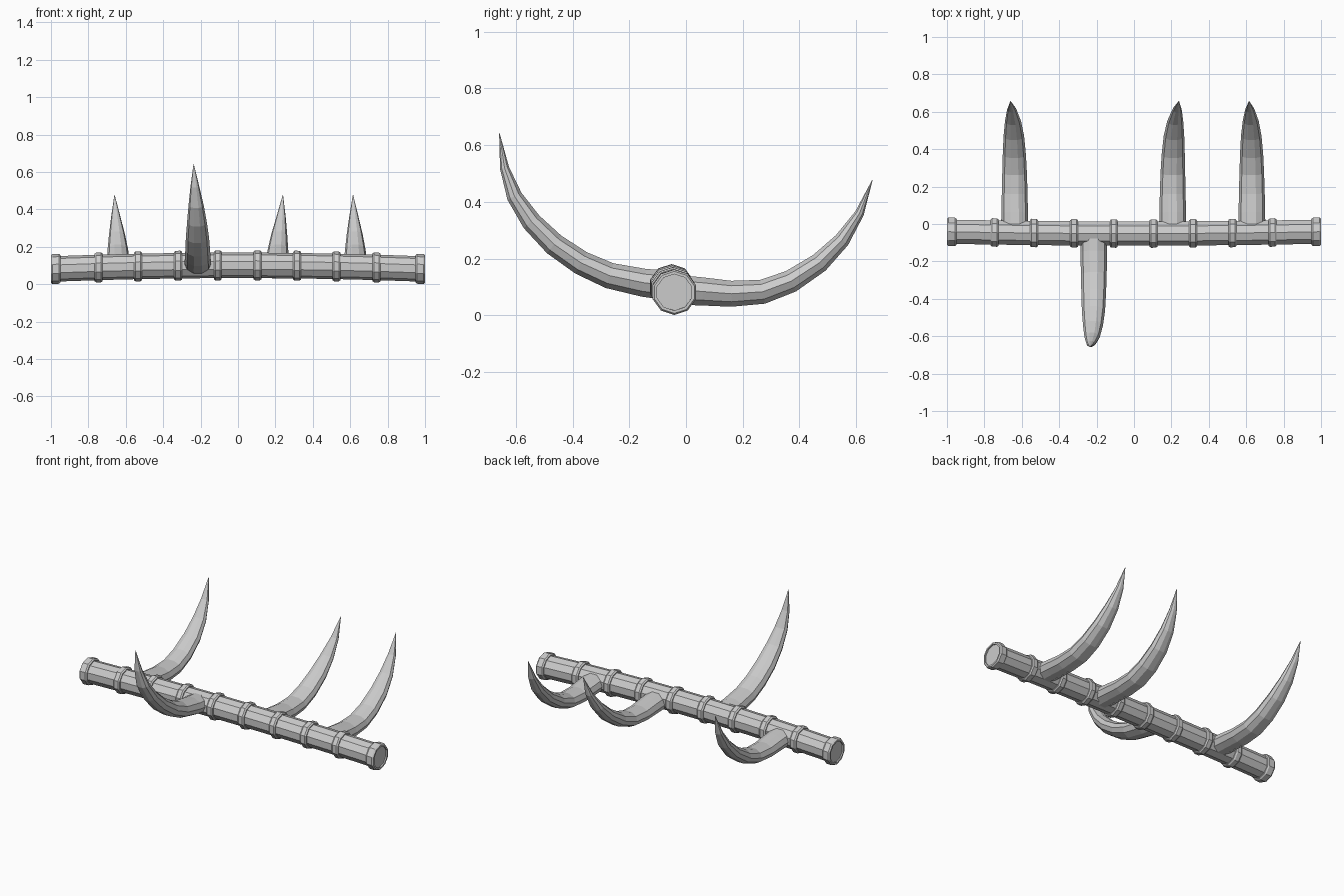
import bpy, bmesh, math
from mathutils import Vector

if "Cube" in bpy.data.objects:
    bpy.data.objects.remove(bpy.data.objects["Cube"])

SIDES = 10


def loft(name, rings, closed_loop=False):
    """Skin a list of equal-length vertex rings; cap the ends unless looped."""
    bm = bmesh.new()
    rows = [[bm.verts.new(p) for p in r] for r in rings]
    pairs = list(zip(rows, rows[1:]))
    if closed_loop:
        pairs.append((rows[-1], rows[0]))
    for a, b in pairs:
        n = len(a)
        for i in range(n):
            j = (i + 1) % n
            bm.faces.new((a[i], a[j], b[j], b[i]))
    if not closed_loop:
        bm.faces.new(rows[0])
        bm.faces.new(rows[-1])
    bmesh.ops.recalc_face_normals(bm, faces=bm.faces[:])
    mesh = bpy.data.meshes.new(name)
    bm.to_mesh(mesh)
    bm.free()
    obj = bpy.data.objects.new(name, mesh)
    bpy.context.collection.objects.link(obj)
    return obj


def bar_ring(x, r):
    """Ring around the gently bowed centre line of the pole."""
    y, z = -0.051 + 0.01 * x * x, 0.101 - 0.02 * x * x
    angles = [2 * math.pi * (i + 0.5) / SIDES for i in range(SIDES)]
    return [(x, y + r * math.cos(a), z + r * math.sin(a)) for a in angles]


def tusk(name, path, xs, widths, thicks):
    """Curved, tapering oval horn along a (y, z) path."""
    rings = []
    for k, (y, z) in enumerate(path):
        p, q = path[max(k - 1, 0)], path[min(k + 1, len(path) - 1)]
        t = Vector((q[0] - p[0], q[1] - p[1])).normalized()
        ring = []
        for i in range(SIDES):
            a = 2 * math.pi * i / SIDES
            d = thicks[k] * math.sin(a)
            ring.append((xs[k] + widths[k] * math.cos(a), y - t.y * d, z + t.x * d))
        rings.append(ring)
    return loft(name, rings)


# Pole
bands = [-0.975, -0.745, -0.535, -0.32, -0.108, 0.104, 0.316, 0.526, 0.74, 0.975]
loft("pole", [bar_ring(x, 0.068) for x in [-0.992] + bands[1:-1] + [0.992]])

# Raised bands around the pole
for n, x in enumerate(bands):
    h = 0.025 if abs(x) > 0.9 else 0.021
    profile = [(-h, 0.064), (-h, 0.074), (-h + 0.008, 0.080),
               (h - 0.008, 0.080), (h, 0.074), (h, 0.064)]
    loft(f"pole_band_{n + 1}", [bar_ring(x + dx, r) for dx, r in profile], True)

# Back tusks: base x and tip x
back_path = [(-0.03, 0.09), (0.06, 0.084), (0.16, 0.076), (0.27, 0.083), (0.37, 0.12),
             (0.47, 0.185), (0.55, 0.265), (0.612, 0.36), (0.657, 0.477)]
back_w = [0.073, 0.071, 0.069, 0.066, 0.062, 0.055, 0.043, 0.025, 0.001]
back_t = [0.055, 0.052, 0.048, 0.045, 0.042, 0.037, 0.029, 0.017, 0.001]
bend = [0, 0, 0, 0.02, 0.08, 0.2, 0.4, 0.7, 1]
for n, (x, tip) in enumerate([(-0.638, -0.66), (0.207, 0.24), (0.63, 0.615)]):
    tusk(f"back_tusk_{n + 1}", back_path, [x + (tip - x) * b for b in bend], back_w, back_t)

# Front tusk, raised a little higher
front_path = [(-0.06, 0.105), (-0.15, 0.115), (-0.27, 0.14), (-0.37, 0.185), (-0.465, 0.25),
              (-0.545, 0.33), (-0.605, 0.42), (-0.64, 0.52), (-0.658, 0.642)]
front_w = [0.073, 0.071, 0.069, 0.066, 0.062, 0.053, 0.041, 0.024, 0.001]
tusk("front_tusk", front_path, [-0.215 - 0.022 * b for b in bend], front_w, back_t)
